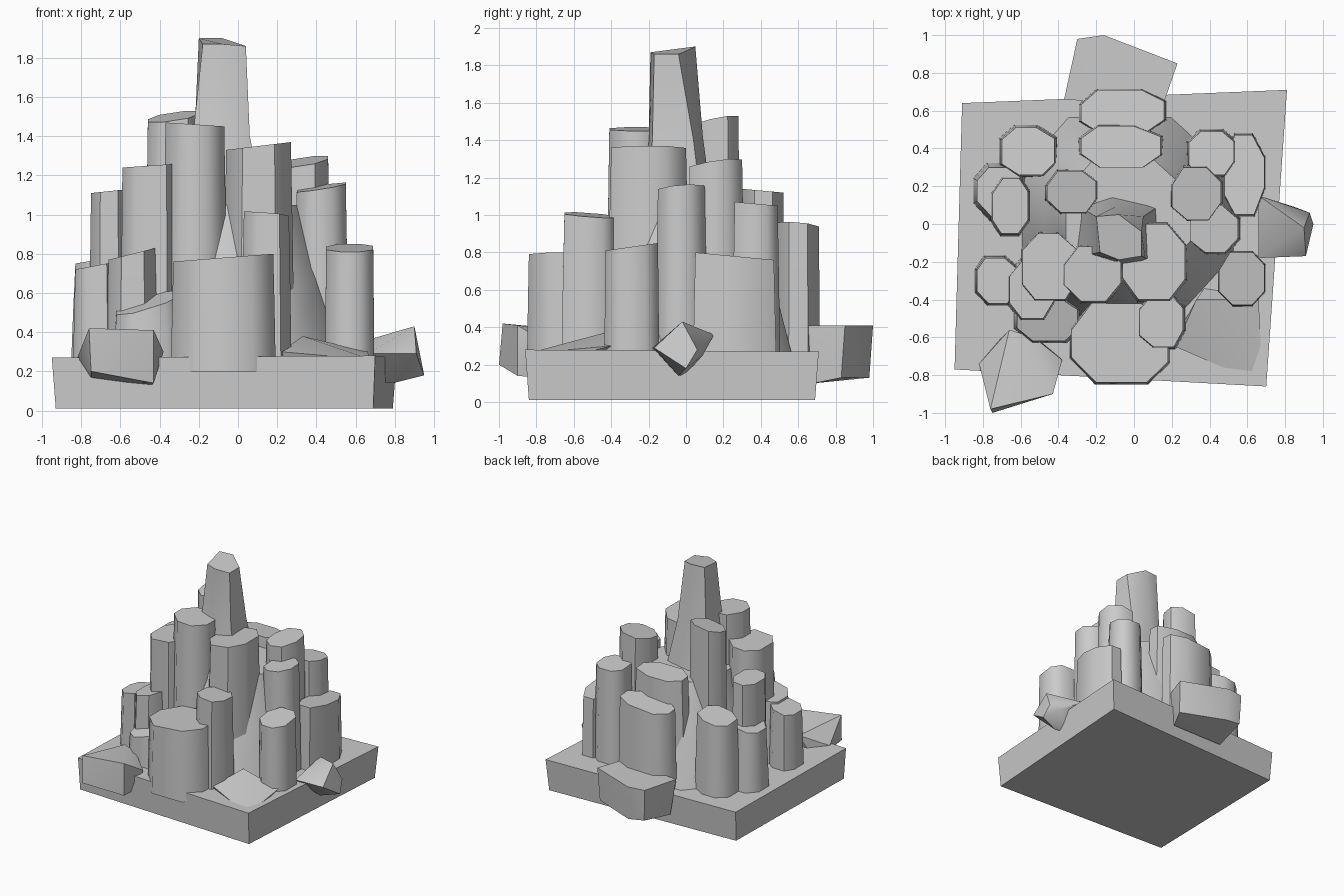
import bpy, bmesh, random
from mathutils import Vector

if "Cube" in bpy.data.objects:
    bpy.data.objects.remove(bpy.data.objects["Cube"])

random.seed(4)


def finish(name, bm, angle=0.9):
    bmesh.ops.recalc_face_normals(bm, faces=bm.faces)
    me = bpy.data.meshes.new(name)
    bm.to_mesh(me)
    bm.free()
    ob = bpy.data.objects.new(name, me)
    bpy.context.collection.objects.link(ob)
    bpy.ops.object.select_all(action='DESELECT')
    ob.select_set(True)
    bpy.context.view_layer.objects.active = ob
    bpy.ops.object.shade_smooth_by_angle(angle=angle)
    return ob


def loft(name, rings):
    """Closed solid through rings of equal length."""
    bm = bmesh.new()
    vs = [[bm.verts.new(p) for p in r] for r in rings]
    n = len(rings[0])
    for a, b in zip(vs, vs[1:]):
        for i in range(n):
            j = (i + 1) % n
            bm.faces.new((a[i], a[j], b[j], b[i]))
    bm.faces.new(vs[0])
    bm.faces.new(vs[-1])
    return finish(name, bm)


def column(name, x0, x1, y0, y1, z, dx=0.0, dy=0.0, flare=1.12, base=0.2):
    """Irregular rock column: top bounds, top height, top tilt, base widening."""
    cx, cy, hx, hy = (x0 + x1) / 2, (y0 + y1) / 2, (x1 - x0) / 2, (y1 - y0) / 2
    outline = [(-1, -.45), (-.45, -1), (.5, -1), (1, -.4),
               (1, .5), (.4, 1), (-.5, 1), (-1, .4)]
    pts = [(u + random.uniform(-.1, .1) * (abs(u) < 1),
            v + random.uniform(-.1, .1) * (abs(v) < 1)) for u, v in outline]
    rings = []
    for s, t in ((flare, 0.0), ((1 + flare) / 2, 0.55), (1.0, 1.0)):
        rings.append([(cx + u * hx * s, cy + v * hy * s,
                       base + (z + dx * u + dy * v - base) * t) for u, v in pts])
    return loft(name, rings)


def boulder(name, points):
    bm = bmesh.new()
    for p in points:
        bm.verts.new(p)
    bmesh.ops.convex_hull(bm, input=bm.verts)
    return finish(name, bm, 0.7)


# base slab
loft("base_slab", [
    [(-.93, -.77, .01), (.69, -.84, .01), (.79, .69, .01), (-.9, .62, .01)],
    [(-.95, -.77, .27), (.70, -.86, .28), (.81, .71, .27), (-.91, .64, .26)]])

# inner mass filling the gaps between columns
column("inner_core", -.36, .3, -.3, .34, 1.05, flare=1.75)

# central spire
loft("spire", [
    [(-.34, -.2, .9), (-.1, -.3, .9), (.16, -.2, .9), (.14, .1, .9), (-.12, .16, .9), (-.3, .1, .9)],
    [(-.23, -.16, 1.4), (-.1, -.2, 1.4), (.06, -.18, 1.4), (.05, .04, 1.4), (-.1, .09, 1.42), (-.22, .05, 1.45)],
    [(-.18, -.15, 1.87), (-.08, -.19, 1.87), (.04, -.17, 1.86), (.04, -.04, 1.86), (-.08, .05, 1.9), (-.2, .04, 1.9)]])

# upper columns around the spire
column("upper_front_column", -.37, -.07, -.41, -.12, 1.46, -.01, 0)
column("upper_back_column", -.46, -.2, .06, .28, 1.5, .02, .02)
column("upper_right_column", -.06, .27, -.4, .0, 1.35, .02, 0)
column("upper_left_column", -.59, -.3, -.4, -.05, 1.25, .01, 0, 1.06)
column("back_right_peak", .2, .46, .02, .3, 1.27, .02, .02)
column("right_shoulder", .3, .55, -.15, .1, 1.14, .02, .01)
column("back_shoulder", -.28, .14, .3, .52, 1.13, 0, -.01)

# middle columns
column("left_column", -.75, -.56, -.05, .24, 1.12, .01, 0)
column("back_right_column", .29, .53, .26, .49, 1.06, 0, -.01)
column("back_left_column", -.7, -.42, .26, .51, .88, .02, -.01)
column("front_pillar", .03, .26, -.65, -.38, 1.0, -.01, -.01)
column("back_column", -.28, .16, .48, .71, .94, .02, -.01, 1.06)
column("front_right_column", .45, .69, -.43, -.15, .83, 0, .02, 1.05)
column("right_column", .48, .69, .05, .47, .78, 0, -.02, 1.06)
column("front_left_column", -.66, -.42, -.5, -.2, .8, .03, 0)

# low outer columns
column("front_block", -.33, .18, -.84, -.42, .78, .02, .0, 1.05)
column("left_low_column", -.83, -.62, -.42, -.18, .74, .02, 0)
column("left_back_low_column", -.83, -.6, .04, .3, .77, .02, 0, 1.2)
column("front_left_foot", -.62, -.3, -.62, -.4, .55, .05, .03)

# fallen boulders at the edges
boulder("front_left_boulder", [
    (-.76, -.98, .42), (-.43, -.9, .41), (-.75, -1, .2), (-.43, -.9, .14),
    (-.82, -.74, .27), (-.53, -.6, .36), (-.66, -.56, .38), (-.38, -.72, .3),
    (-.75, -.65, .15), (-.45, -.65, .12)])
boulder("right_boulder", [
    (.9, -.02, .43), (.95, 0, .18), (.91, -.17, .29), (.93, .06, .28),
    (.79, -.04, .14), (.66, -.18, .29), (.66, .15, .36), (.68, 0, .15), (.85, .09, .25)])
boulder("back_boulder", [
    (-.3, .98, .41), (-.16, 1, .41), (.23, .85, .41), (-.29, .97, .15), (-.15, .98, .13),
    (.22, .83, .13), (-.37, .66, .4), (.15, .62, .41), (-.33, .68, .1), (.15, .68, .1)])

# sloping wedge in the front right corner
boulder("corner_wedge", [
    (.33, -.4, .38), (.22, -.65, .3), (.68, -.85, .26), (.66, -.4, .3),
    (.22, -.6, .2), (.66, -.8, .2), (.4, -.3, .2)])
